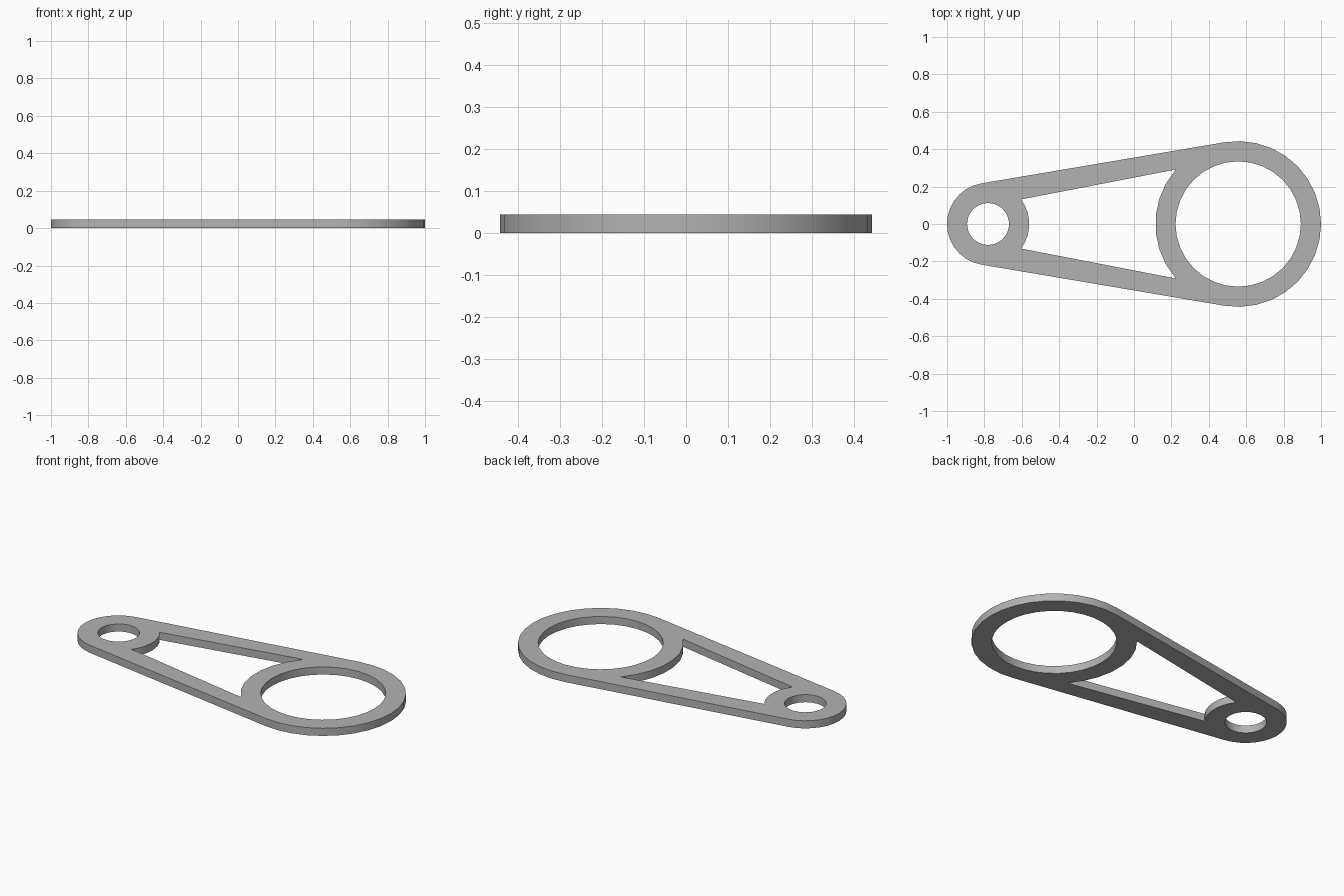
import bpy
import math

THICK = 0.045
SMALL_X, SMALL_R, SMALL_HOLE = -0.78, 0.22, 0.112
LARGE_X, LARGE_R, LARGE_HOLE = 0.557, 0.443, 0.335
STEP = math.tau / 32

cube = bpy.data.objects.get("Cube")
if cube:
    bpy.data.objects.remove(cube, do_unlink=True)


def arc(cx, radius, start, end):
    """Points along an arc centred on the x axis."""
    count = max(2, round(abs(end - start) / STEP))
    angles = [start + (end - start) * i / count for i in range(count + 1)]
    return [(cx + radius * math.cos(a), radius * math.sin(a)) for a in angles]


def ring(cx, radius):
    return arc(cx, radius, 0, math.tau)[:-1]


# Outer contour: two end arcs joined by their common tangents
tangent = math.pi / 2 + math.asin((LARGE_R - SMALL_R) / (LARGE_X - SMALL_X))
outline = (arc(LARGE_X, LARGE_R, -tangent, tangent)
           + arc(SMALL_X, SMALL_R, tangent, math.tau - tangent))

# Central window: bounded by the two end bosses and the side arms
small_corner = math.atan2(0.134, 0.18)
large_corner = math.atan2(0.294, -0.337)
window = (arc(SMALL_X, SMALL_R, -small_corner, small_corner)
          + arc(LARGE_X, LARGE_R, large_corner, math.tau - large_corner))

# Flat plate with the window and two round holes
curve = bpy.data.curves.new("link_plate", "CURVE")
curve.dimensions = "2D"
curve.fill_mode = "BOTH"
curve.extrude = THICK / 2
for points in (outline, window, ring(SMALL_X, SMALL_HOLE), ring(LARGE_X, LARGE_HOLE)):
    spline = curve.splines.new("POLY")
    spline.points.add(len(points) - 1)
    for point, (x, y) in zip(spline.points, points):
        point.co = (x, y, 0, 1)
    spline.use_cyclic_u = True

plate = bpy.data.objects.new("link_plate", curve)
plate.location.z = THICK / 2
bpy.context.collection.objects.link(plate)

# Plain grey finish
grey = bpy.data.materials.new("plain_grey")
grey.use_nodes = True
colour = (0.45, 0.45, 0.45, 1)
grey.diffuse_color = colour
grey.node_tree.nodes["Principled BSDF"].inputs["Base Color"].default_value = colour
curve.materials.append(grey)

# Turn into a mesh with smooth rims and crisp edges
bpy.ops.object.select_all(action="DESELECT")
plate.select_set(True)
bpy.context.view_layer.objects.active = plate
bpy.ops.object.convert(target="MESH")
bpy.ops.object.shade_smooth_by_angle(angle=math.radians(30))
